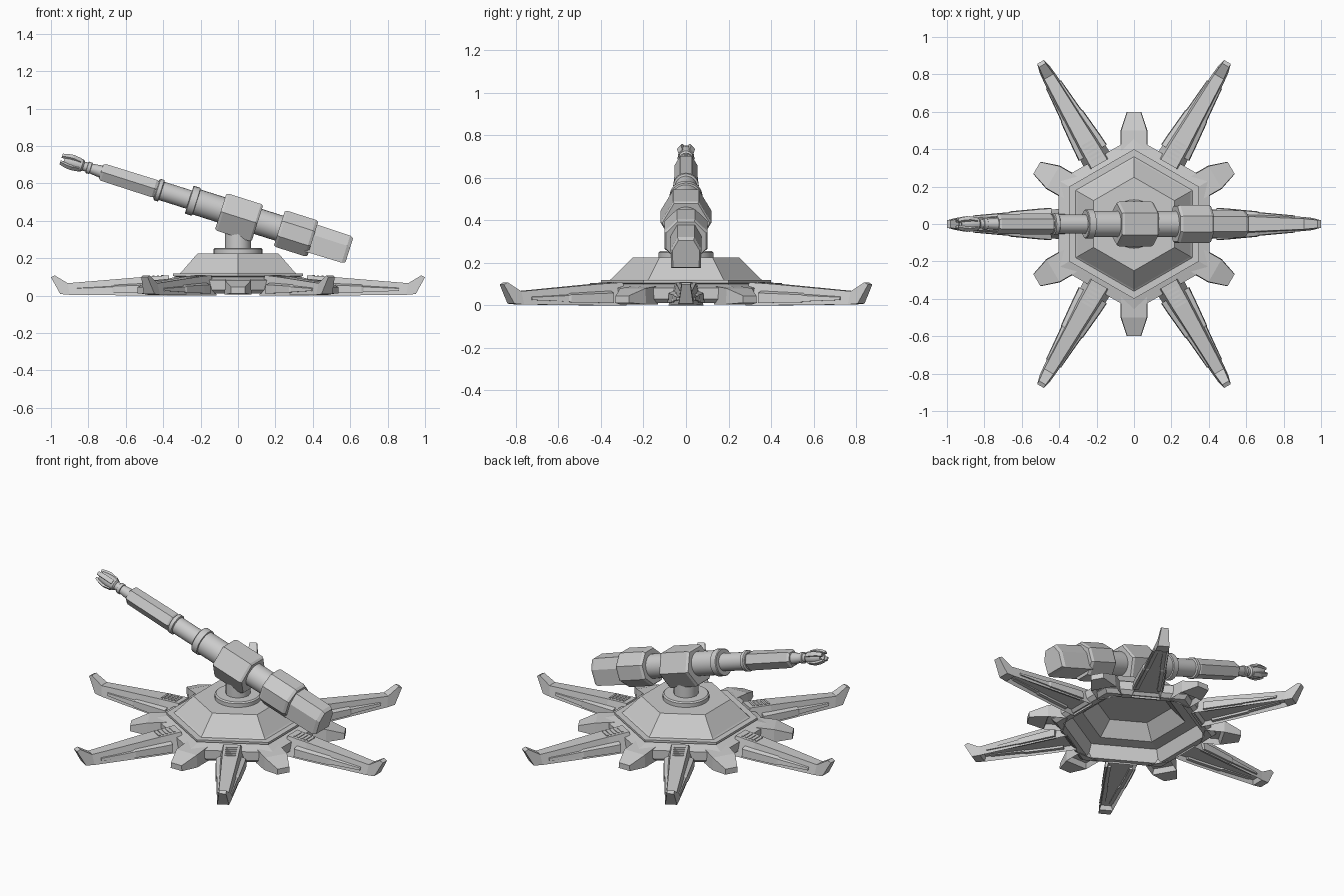
import bpy, bmesh, math
from mathutils import Vector, Matrix

if "Cube" in bpy.data.objects:
    bpy.data.objects.remove(bpy.data.objects["Cube"])

TILT = math.radians(17.6)
D = Vector((-math.cos(TILT), 0, math.sin(TILT)))   # along the barrel, to the muzzle
N = Vector((math.sin(TILT), 0, math.cos(TILT)))    # barrel "up"
PIVOT = Vector((0, 0, 0.43))


def finish(name, bm, smooth=False):
    bmesh.ops.recalc_face_normals(bm, faces=bm.faces)
    me = bpy.data.meshes.new(name)
    bm.to_mesh(me)
    bm.free()
    ob = bpy.data.objects.new(name, me)
    bpy.context.collection.objects.link(ob)
    if smooth:
        bpy.ops.object.select_all(action='DESELECT')
        ob.select_set(True)
        bpy.context.view_layer.objects.active = ob
        bpy.ops.object.shade_smooth_by_angle(angle=math.radians(35))
    return ob


def loft(bm, rings):
    """Skin a list of equal-length rings and cap both ends."""
    vs = [[bm.verts.new(p) for p in r] for r in rings]
    n = len(vs[0])
    for a, b in zip(vs, vs[1:]):
        for i in range(n):
            j = (i + 1) % n
            bm.faces.new((a[i], a[j], b[j], b[i]))
    bm.faces.new(vs[0])
    bm.faces.new(vs[-1])


def hollow_under(bm, rmax, rim, depth):
    """Recess the downward faces nearer than rmax."""
    bmesh.ops.recalc_face_normals(bm, faces=bm.faces)
    under = [f for f in bm.faces if f.normal.z < -0.9 and f.calc_center_median().x < rmax]
    bmesh.ops.inset_region(bm, faces=under, thickness=rim, depth=-depth)


def ngon(n, r, z, turn):
    return [(r * math.cos(turn + math.tau * i / n), r * math.sin(turn + math.tau * i / n), z)
            for i in range(n)]


def turned(name, n, profile, turn=0.0, smooth=False):
    bm = bmesh.new()
    loft(bm, [ngon(n, r, z, turn) for r, z in profile])
    return finish(name, bm, smooth)


def gun(name, sections, smooth=False):
    """sections: (s, [(u, v), ...]) outlines placed along the tilted barrel axis."""
    bm = bmesh.new()
    loft(bm, [[PIVOT + s * D + v * N + Vector((0, u, 0)) for u, v in pts] for s, pts in sections])
    return finish(name, bm, smooth)


def gun_turned(name, n, profile, turn=0.0, smooth=False, drop=0.0):
    return gun(name, [(s, [(p[0], p[1] - drop) for p in ngon(n, r, 0, turn)])
                      for s, r in profile], smooth)


def around(ob, start=0):
    """Copy a part to six places around z."""
    for k in range(6):
        o = ob if k == 0 else bpy.data.objects.new(f"{ob.name}_{k + 1}", ob.data)
        if k:
            bpy.context.collection.objects.link(o)
        o.rotation_euler.z = math.radians(start + 60 * k)


# hexagonal base with hollow underside
turned("base_body", 6, [(0.25, 0.225), (0.35, 0.125), (0.36, 0.118), (0.40, 0.118), (0.40, 0.105),
                        (0.385, 0.10), (0.465, 0.082), (0.465, 0.03), (0.44, 0.01), (0.40, 0.01),
                        (0.37, 0.085), (0.29, 0.09), (0.21, 0.17)], math.radians(30))

# turntable and pillar
turned("turntable", 32, [(0.13, 0.215), (0.13, 0.248), (0.122, 0.255), (0.08, 0.255)], 0, True)
turned("pillar", 12, [(0.07, 0.25), (0.07, 0.42)], 0, True)

# long legs: (r_bottom, z_bottom, half width, r_top, z_top, half width)
bm = bmesh.new()
loft(bm, [[(rb, -wb, zb), (rb, wb, zb), (rt, wt, zt), (rt, -wt, zt)] for rb, zb, wb, rt, zt, wt in (
    (0.37, 0.0, 0.082, 0.37, 0.108, 0.048),
    (0.50, 0.0, 0.074, 0.50, 0.100, 0.045),
    (0.90, 0.004, 0.038, 0.91, 0.066, 0.028),
    (0.95, 0.008, 0.033, 0.98, 0.108, 0.021),
    (0.951, 0.009, 0.033, 1.0, 0.098, 0.020))])
hollow_under(bm, 0.92, 0.014, 0.025)
around(finish("leg", bm))

# raised strips along both sides of each leg
bm = bmesh.new()
for sgn in (1, -1):
    loft(bm, [[(r, sgn * (w - 0.035), z0), (r, sgn * w, z0), (r, sgn * (w - 0.004), z1),
               (r, sgn * (w - 0.035), z1 + 0.012)]
              for r, w, z0, z1 in ((0.44, 0.087, 0.012, 0.058), (0.50, 0.083, 0.012, 0.056),
                                   (0.66, 0.068, 0.014, 0.05), (0.67, 0.063, 0.018, 0.046),
                                   (0.86, 0.046, 0.025, 0.038))])
around(finish("leg_side_strip", bm))

# ribbed vents on the leg tops
bm = bmesh.new()
for i in range(5):
    x = 0.405 + 0.023 * i
    bmesh.ops.create_cube(bm, size=1, matrix=Matrix.Translation((x, 0, 0.103 - 0.0012 * i))
                          @ Matrix.Diagonal((0.011, 0.062, 0.012, 1)))
around(finish("leg_vent", bm))

# short feet between the legs
bm = bmesh.new()
loft(bm, [[(r, -w, z0), (r, w, z0), (r, w * 0.95, z1), (r, -w * 0.95, z1)] for r, w, z0, z1 in (
    (0.39, 0.072, 0.005, 0.09), (0.50, 0.072, 0.005, 0.08), (0.60, 0.038, 0.012, 0.045))])
hollow_under(bm, 0.52, 0.016, 0.03)
around(finish("short_foot", bm), 30)

# gun: central hexagonal housing
gun_turned("gun_housing", 6, [(-0.112, 0.112), (-0.10, 0.12), (0.08, 0.12), (0.094, 0.112)],
           drop=0.01)
# rear tube and front sleeve
gun_turned("rear_tube", 24, [(-0.26, 0.07), (-0.10, 0.07)], 0, True)
gun_turned("front_sleeve", 24, [(0.08, 0.07), (0.232, 0.07), (0.234, 0.078), (0.27, 0.078),
                                (0.274, 0.074), (0.274, 0.05)], 0, True)
# rear octagonal block
gun_turned("rear_block", 8, [(-0.232, 0.102), (-0.246, 0.11), (-0.405, 0.11), (-0.42, 0.102)],
           math.pi / 8)


# counterweight with chamfered top
def tail(k):
    return [(u * k, v * k) for u, v in ((-0.07, -0.075), (0.07, -0.075), (0.072, 0.02),
                                        (0.04, 0.077), (-0.04, 0.077), (-0.072, 0.02))]


gun("counterweight", [(-0.40, tail(1.03)), (-0.605, tail(1.0)), (-0.624, tail(0.88))])

# inner barrel and ring
gun_turned("inner_barrel", 24, [(0.26, 0.051), (0.46, 0.051)], 0, True)
gun_turned("barrel_ring", 24, [(0.428, 0.054), (0.432, 0.06), (0.452, 0.06), (0.456, 0.054)], 0, True)
# faceted outer barrel
gun_turned("outer_barrel", 6, [(0.452, 0.046), (0.47, 0.056), (0.755, 0.054), (0.768, 0.045)])
# neck and stepped muzzle
gun_turned("barrel_neck", 16, [(0.76, 0.034), (0.825, 0.027), (0.827, 0.032), (0.845, 0.032),
                               (0.847, 0.025), (0.88, 0.025)], 0, True)
gun_turned("muzzle", 12, [(0.865, 0.024), (0.875, 0.034), (0.915, 0.038), (0.945, 0.035),
                          (0.975, 0.029), (0.975, 0.016), (0.93, 0.014)], 0, True)

# prongs around the muzzle
for k in range(4):
    a = math.tau * (k + 0.5) / 4
    c, s = math.cos(a), math.sin(a)
    secs = []
    for along, r0, r1, w in ((0.885, 0.02, 0.038, 0.013), (0.93, 0.024, 0.046, 0.013),
                             (0.965, 0.022, 0.041, 0.012), (0.992, 0.02, 0.032, 0.010)):
        secs.append((along, [(r * c - t * s, r * s + t * c)
                             for r, t in ((r0, -w), (r1, -w), (r1, w), (r0, w))]))
    gun(f"muzzle_prong_{k + 1}", secs)
